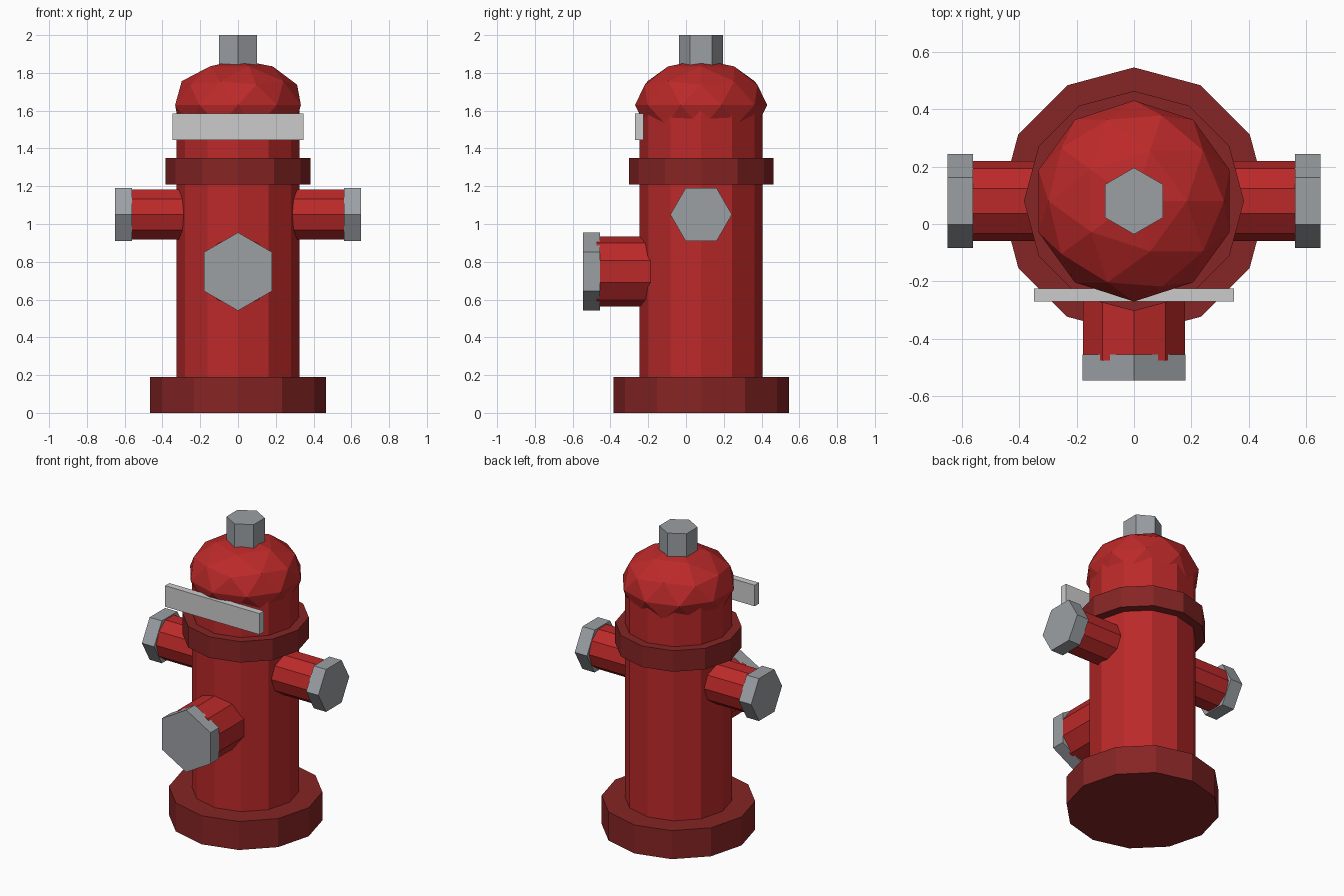
import bpy
from math import pi
from mathutils import Matrix

cube = bpy.data.objects.get("Cube")
if cube:
    bpy.data.objects.remove(cube, do_unlink=True)

AXIS_Y = 0.08  # the barrel stands slightly behind the origin


def material(name, rgb):
    mat = bpy.data.materials.new(name)
    mat.use_nodes = True
    mat.diffuse_color = (*rgb, 1)
    mat.node_tree.nodes["Principled BSDF"].inputs["Base Color"].default_value = (*rgb, 1)
    return mat


red = material("red paint", (0.50, 0.022, 0.022))
dark_red = material("dark red paint", (0.24, 0.018, 0.018))
steel = material("grey steel", (0.33, 0.35, 0.37))
pale = material("pale grey", (0.60, 0.60, 0.60))


def finish(name, mat):
    obj = bpy.context.object
    obj.name = obj.data.name = name
    obj.data.materials.append(mat)
    return obj


def prism(name, mat, sides, radius, start, end, axis="Z", z=0.0, turn=0.0):
    """Flat-sided cylinder running from start to end along an axis."""
    mid = (start + end) / 2
    spot = {"X": (mid, AXIS_Y, z), "Y": (0, mid, z), "Z": (0, AXIS_Y, mid)}[axis]
    tilt = {"X": (0, pi / 2, 0), "Y": (pi / 2, 0, 0), "Z": (0, 0, 0)}[axis]
    bpy.ops.mesh.primitive_cylinder_add(vertices=sides, radius=radius,
                                        depth=abs(end - start), location=spot, rotation=tilt)
    obj = finish(name, mat)
    obj.data.transform(Matrix.Rotation(turn, 4, "Z"))
    return obj


# Barrel, foot and collar
prism("base", dark_red, 12, 0.465, 0, 0.19)
prism("barrel", red, 12, 0.325, 0.1, 1.6)
prism("collar", dark_red, 12, 0.383, 1.21, 1.35)

# Faceted dome and the nut on top
bpy.ops.mesh.primitive_ico_sphere_add(subdivisions=2, radius=1, location=(0, AXIS_Y, 1.63))
dome = finish("dome", red)
dome.data.transform(Matrix.Diagonal((0.35, 0.35, 0.24, 1)))
prism("top_nut", steel, 6, 0.116, 1.82, 2.0)

# Side outlets with hexagonal caps
for side, sign in (("left", 1), ("right", -1)):
    prism(side + "_outlet", red, 10, 0.14, sign * 0.1, sign * 0.58, "X", 1.05)
    prism(side + "_cap", steel, 6, 0.163, sign * 0.56, sign * 0.65, "X", 1.05)

# Large front outlet with its cap
prism("front_outlet", red, 10, 0.186, 0, -0.475, "Y", 0.748)
prism("front_cap", steel, 6, 0.207, -0.455, -0.545, "Y", 0.748)

# Flat plate across the front, below the dome
bpy.ops.mesh.primitive_cube_add(size=1, location=(0, -0.2475, 1.515))
plate = finish("front_plate", pale)
plate.data.transform(Matrix.Diagonal((0.696, 0.045, 0.14, 1)))
